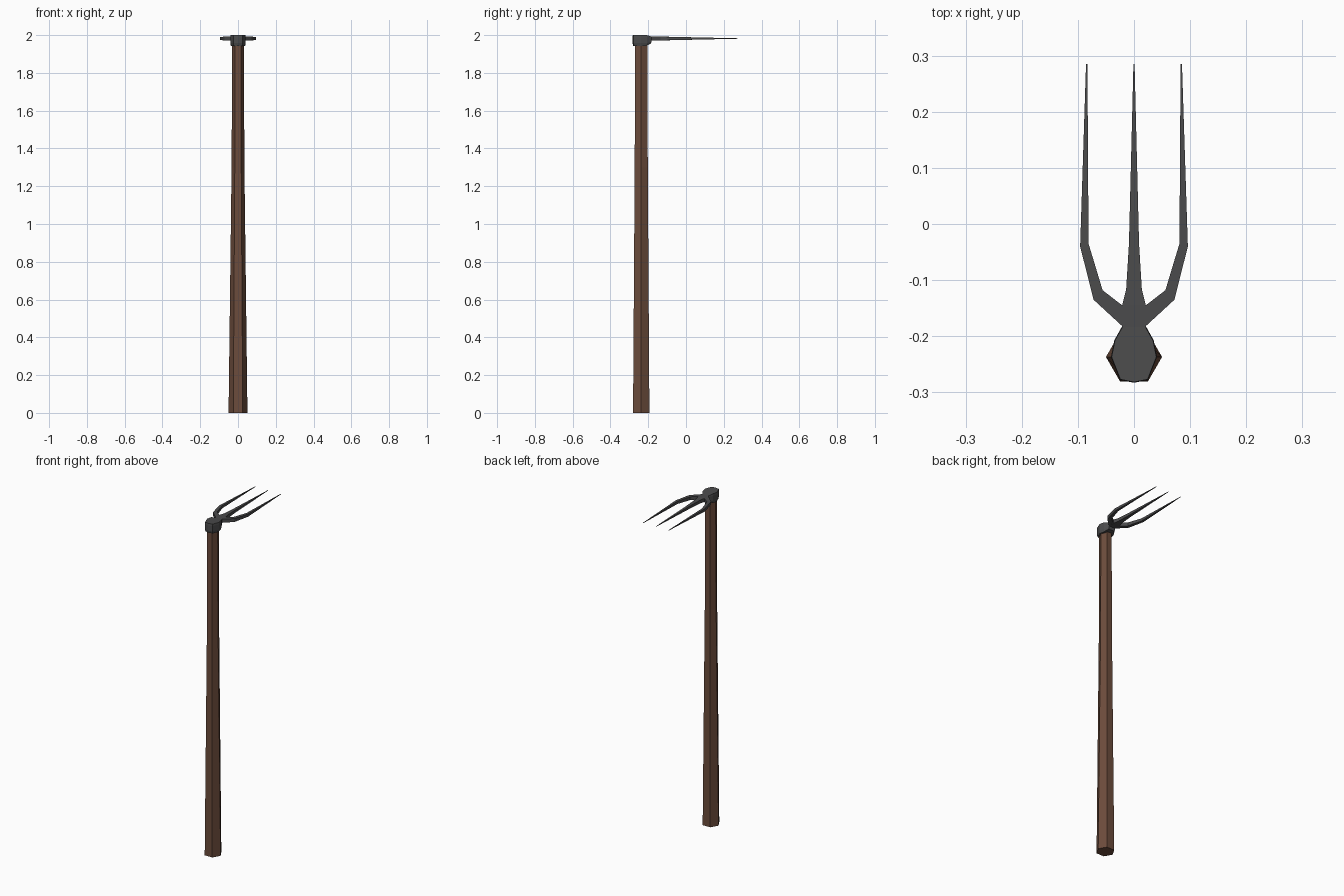
import bpy, bmesh, math

if "Cube" in bpy.data.objects:
    bpy.data.objects.remove(bpy.data.objects["Cube"])


def material(name, rgb):
    m = bpy.data.materials.new(name)
    m.diffuse_color = (*rgb, 1)
    m.use_nodes = True
    m.node_tree.nodes["Principled BSDF"].inputs["Base Color"].default_value = m.diffuse_color
    return m


wood = material("brown wood", (0.15, 0.072, 0.045))
iron = material("dark iron", (0.07, 0.07, 0.072))
CY = -0.237  # handle axis


def loft(name, rings, mat):
    """Skin a list of equal-length point rings and cap both ends."""
    bm = bmesh.new()
    loops = [[bm.verts.new(p) for p in ring] for ring in rings]
    n = len(loops[0])
    for a, b in zip(loops, loops[1:]):
        for i in range(n):
            j = (i + 1) % n
            bm.faces.new((a[i], a[j], b[j], b[i]))
    bm.faces.new(loops[0][::-1])
    bm.faces.new(loops[-1])
    bmesh.ops.recalc_face_normals(bm, faces=bm.faces)
    me = bpy.data.meshes.new(name)
    bm.to_mesh(me)
    bm.free()
    me.materials.append(mat)
    ob = bpy.data.objects.new(name, me)
    bpy.context.collection.objects.link(ob)
    return ob


# Hexagonal tapering handle
def hexagon(rx, ry, z):
    return [(rx * math.cos(math.pi * k / 3),
             CY + ry * math.sin(math.pi * k / 3), z) for k in range(6)]


loft("handle", [hexagon(0.05, 0.05, 0), hexagon(0.034, 0.04, 1.3),
                hexagon(0.031, 0.038, 1.96)], wood)

# Iron collar around the handle top, with a neck toward the prongs
half = [(0.025, -0.278), (0.041, -0.237), (0.035, -0.207), (0.021, -0.182)]
outline = [(0, -0.283)] + half + [(-x, y) for x, y in reversed(half)]


def collar_ring(scale, z, neck_z):
    return [(x * scale, CY + (y - CY) * scale, neck_z if y > -0.19 else z)
            for x, y in outline]


loft("collar", [collar_ring(0.92, 1.943, 1.955), collar_ring(1, 1.957, 1.965),
                collar_ring(1, 1.988, 1.985), collar_ring(0.97, 2.0, 1.993)], iron)


# Prongs: each station is left edge, right edge, half thickness
def prong(name, stations):
    rings = []
    for (lx, ly), (rx, ry), t in stations:
        z = 1.982
        rings.append([(lx, ly, z - t), (rx, ry, z - t),
                      (rx, ry, z + t), (lx, ly, z + t)])
    return loft(name, rings, iron)


prong("middle_prong", [((-w, y), (w, y), t) for w, y, t in
                       [(0.021, -0.185, 0.011), (0.021, -0.145, 0.011),
                        (0.014, -0.117, 0.010), (0.009, -0.035, 0.008),
                        (0.001, 0.285, 0.001)]])

side = [((0.0, -0.165), (0.021, -0.182), 0.0108),
        ((0.021, -0.145), (0.021, -0.182), 0.0108),
        ((0.056, -0.118), (0.072, -0.135), 0.010),
        ((0.081, -0.035), (0.096, -0.04), 0.008),
        ((0.083, 0.285), (0.0855, 0.285), 0.001)]
side = side[1:]
for s, label in ((1, "right"), (-1, "left")):
    prong(label + "_prong",
          [((s * a[0], a[1]), (s * b[0], b[1]), t) for a, b, t in side])
